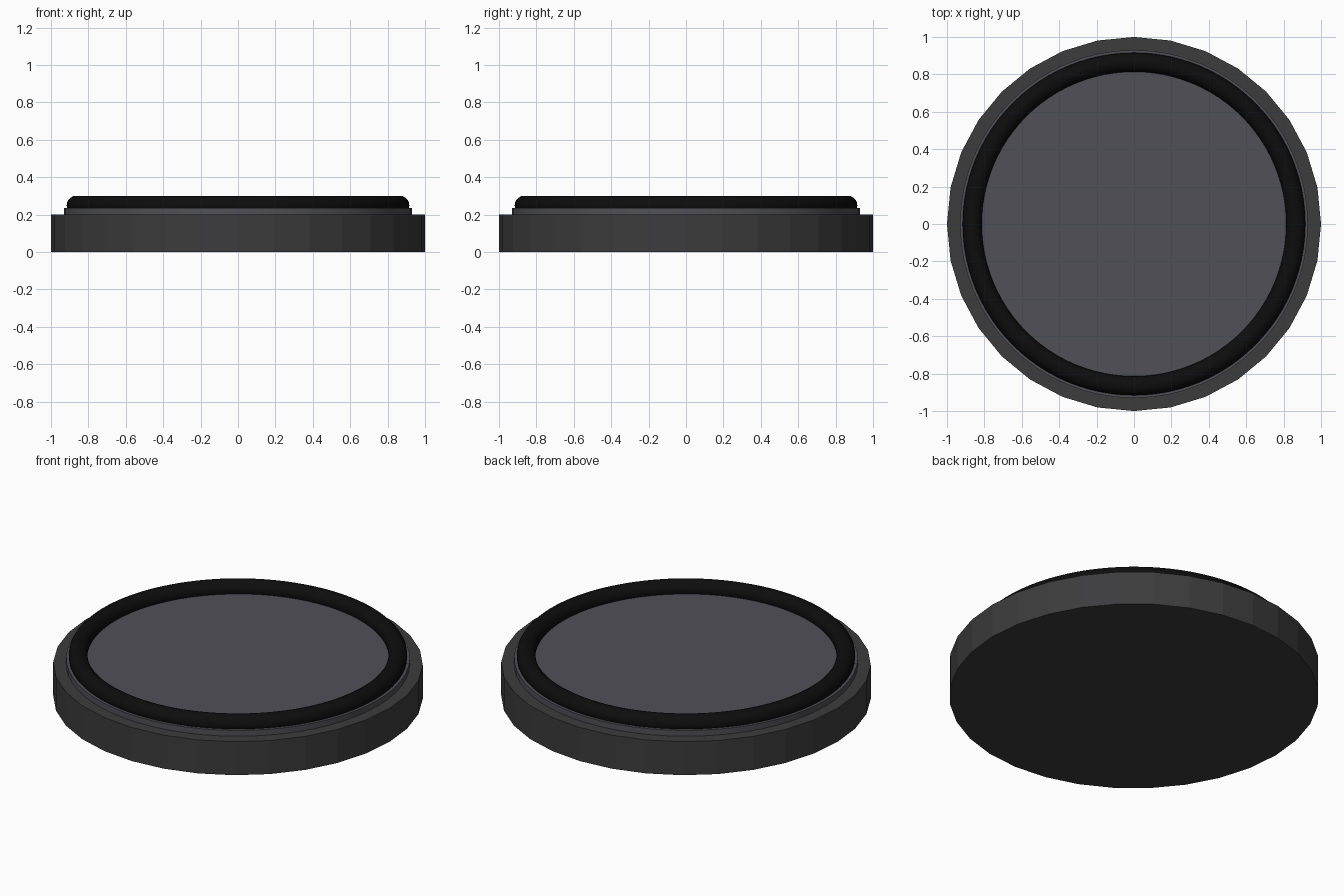
import bpy

if "Cube" in bpy.data.objects:
    bpy.data.objects.remove(bpy.data.objects["Cube"])


def paint(obj, name, rgb):
    mat = bpy.data.materials.new(name)
    mat.diffuse_color = (*rgb, 1.0)
    mat.use_nodes = True
    mat.node_tree.nodes["Principled BSDF"].inputs["Base Color"].default_value = mat.diffuse_color
    obj.data.materials.append(mat)


def disc(name, sides, radius, z0, z1):
    bpy.ops.mesh.primitive_cylinder_add(
        vertices=sides, radius=radius, depth=z1 - z0, location=(0, 0, (z0 + z1) / 2))
    obj = bpy.context.object
    obj.name = name
    return obj


# Faceted outer base
base = disc("base", 32, 1.0, 0.0, 0.2)
paint(base, "dark_grey", (0.045, 0.045, 0.047))

# Smoother raised plate whose rim shows outside the ring
plate = disc("top_plate", 64, 0.93, 0.19, 0.235)
bpy.ops.object.shade_smooth_by_angle()
paint(plate, "slate_grey", (0.08, 0.08, 0.095))

# Rounded black ring half sunk into the plate
bpy.ops.mesh.primitive_torus_add(
    major_segments=96, minor_segments=20, major_radius=0.865,
    minor_radius=0.051, location=(0, 0, 0.25))
ring = bpy.context.object
ring.name = "seal_ring"
bpy.ops.object.shade_smooth()
paint(ring, "black", (0.004, 0.004, 0.004))
